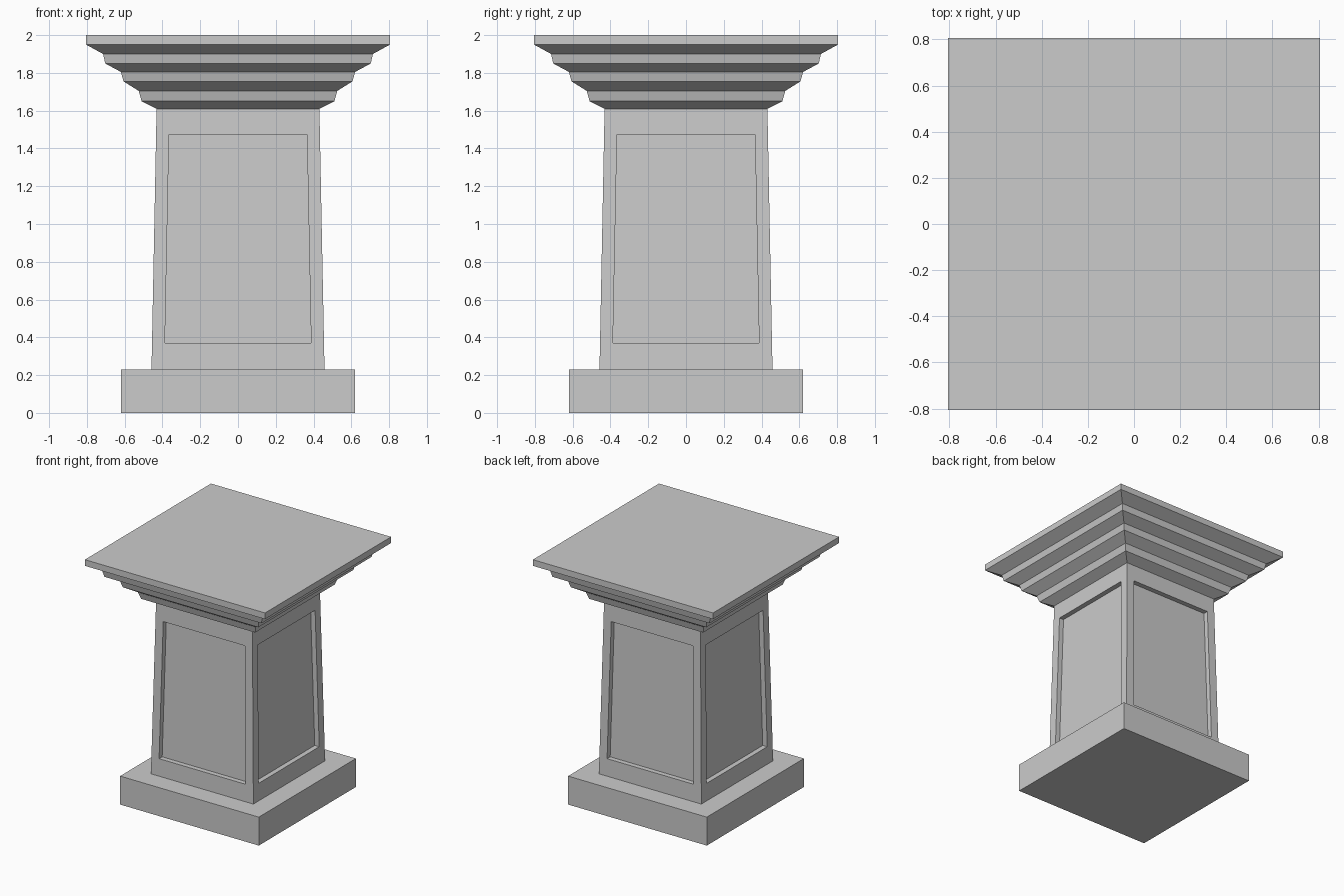
import bpy, bmesh
from math import pi
from mathutils import Matrix

if "Cube" in bpy.data.objects:
    bpy.data.objects.remove(bpy.data.objects["Cube"])


def finish(name, bm):
    bmesh.ops.remove_doubles(bm, verts=bm.verts, dist=1e-4)
    bmesh.ops.recalc_face_normals(bm, faces=bm.faces)
    mesh = bpy.data.meshes.new(name)
    bm.to_mesh(mesh)
    bm.free()
    obj = bpy.data.objects.new(name, mesh)
    bpy.context.collection.objects.link(obj)
    return obj


def bridge(bm, a, b):
    for i in range(4):
        j = (i + 1) % 4
        bm.faces.new((a[i], a[j], b[j], b[i]))


def square_loft(name, profile, cap_bottom=False, cap_top=False):
    """Stack square loops given as (half width, height)."""
    bm = bmesh.new()
    loops = [[bm.verts.new((x * r, y * r, z))
              for x, y in ((-1, -1), (1, -1), (1, 1), (-1, 1))]
             for r, z in profile]
    for a, b in zip(loops, loops[1:]):
        bridge(bm, a, b)
    if cap_bottom:
        bm.faces.new(loops[0][::-1])
    if cap_top:
        bm.faces.new(loops[-1])
    return finish(name, bm)


Z0, Z1, R0, R1 = 0.23, 1.61, 0.458, 0.431   # shaft heights and half widths
DEPTH = 0.04                                # panel recess

# Plinth, open where the shaft meets it
square_loft("base_plinth", [(0.62, 0), (0.62, Z0), (R0, Z0)], cap_bottom=True)

# Stepped cornice with flat top slab
square_loft("cornice", [(R1, Z1), (0.51, 1.65), (0.526, 1.705), (0.606, 1.755),
                        (0.62, 1.805), (0.703, 1.85), (0.714, 1.90),
                        (0.805, 1.95), (0.805, 2.0)], cap_top=True)

# Tapered shaft: one recessed panel repeated on four sides
bm = bmesh.new()


def face_half(z):
    return R0 + (R1 - R0) * (z - Z0) / (Z1 - Z0)


def side_loop(rot, low, high, half_low, half_high, depth):
    pts = ((-half_low, low), (half_low, low), (half_high, high), (-half_high, high))
    return [bm.verts.new(rot @ Matrix.Translation((x, depth - face_half(z), z)).translation)
            for x, z in pts]


for k in range(4):
    rot = Matrix.Rotation(k * pi / 2, 3, 'Z')
    outer = side_loop(rot, Z0, Z1, R0, R1, 0)
    rim = side_loop(rot, 0.37, 1.475, 0.387, 0.365, 0)
    floor = side_loop(rot, 0.37, 1.475, 0.387, 0.365, DEPTH)
    bridge(bm, outer, rim)
    bridge(bm, rim, floor)
    bm.faces.new(floor)
finish("panelled_shaft", bm)
